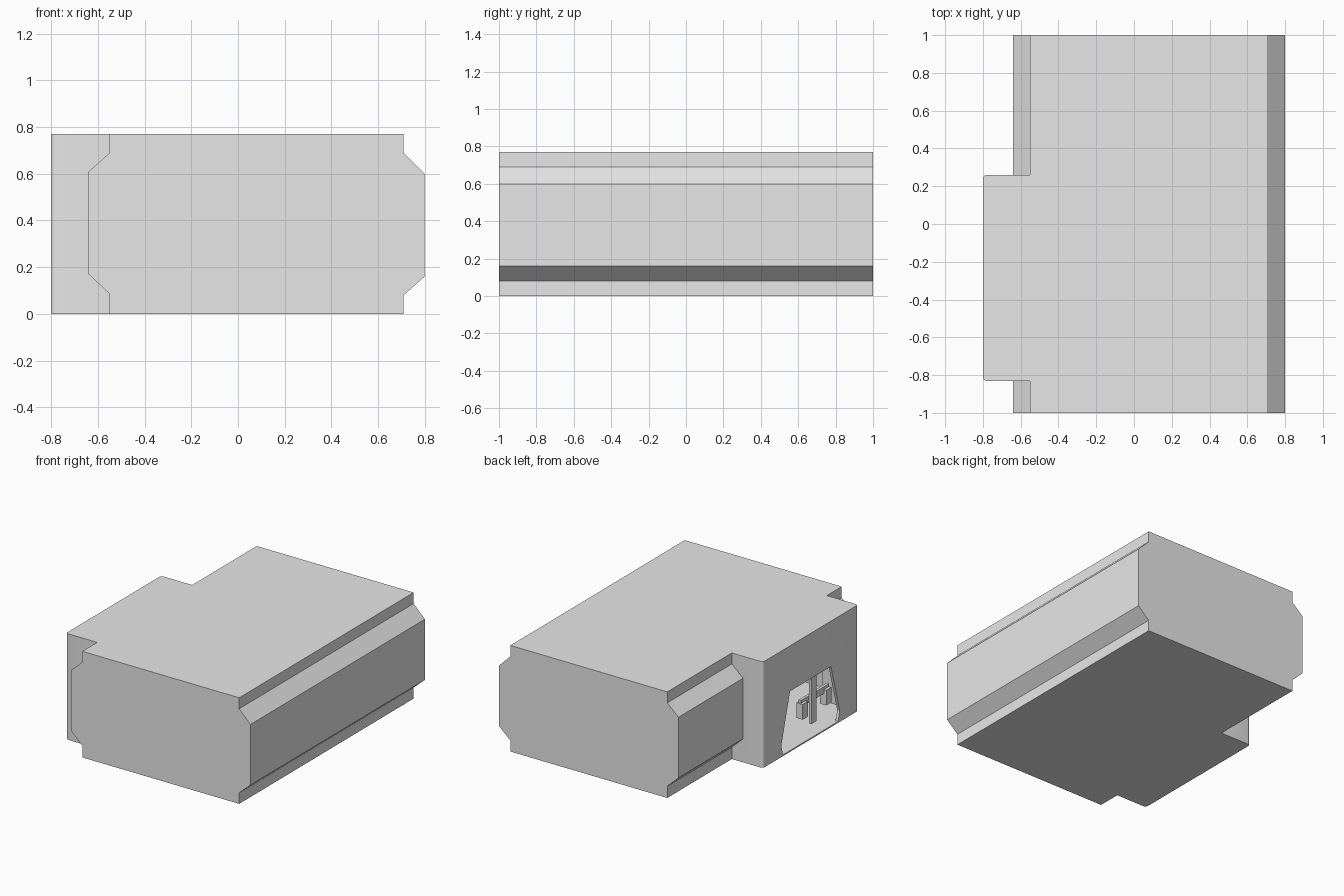
import bpy, bmesh
from mathutils import Vector

cube = bpy.data.objects.get("Cube")
if cube:
    bpy.data.objects.remove(cube, do_unlink=True)

grey = bpy.data.materials.new("light grey")
grey.use_nodes = True
grey.diffuse_color = (0.8, 0.8, 0.8, 1)
grey.node_tree.nodes["Principled BSDF"].inputs["Base Color"].default_value = (0.8, 0.8, 0.8, 1)


def prism(name, outline, to_3d, start, end):
    """Extrude a flat outline from start to end; to_3d places (u, v, depth)."""
    bm = bmesh.new()
    rings = [[bm.verts.new(to_3d(u, v, d)) for u, v in outline] for d in (start, end)]
    bm.faces.new(rings[0])
    bm.faces.new(rings[1])
    n = len(outline)
    for i in range(n):
        j = (i + 1) % n
        bm.faces.new((rings[0][i], rings[0][j], rings[1][j], rings[1][i]))
    bmesh.ops.recalc_face_normals(bm, faces=bm.faces)
    mesh = bpy.data.meshes.new(name)
    bm.to_mesh(mesh)
    bm.free()
    mesh.materials.append(grey)
    obj = bpy.data.objects.new(name, mesh)
    bpy.context.collection.objects.link(obj)
    return obj


def along_y(u, v, d):
    return Vector((u, d, v))


def along_x(u, v, d):
    return Vector((d, u, v))


def box(name, x0, x1, y0, y1, z0, z1):
    return prism(name, [(y0, z0), (y1, z0), (y1, z1), (y0, z1)], along_x, x0, x1)


def combine(target, tool, operation):
    """Apply a boolean and discard the tool object."""
    tool.hide_render = True
    mod = target.modifiers.new(operation, 'BOOLEAN')
    mod.operation = operation
    mod.solver = 'EXACT'
    mod.object = tool
    graph = bpy.context.evaluated_depsgraph_get()
    mesh = bpy.data.meshes.new_from_object(target.evaluated_get(graph))
    target.modifiers.clear()
    target.data = mesh
    bpy.data.objects.remove(tool, do_unlink=True)


H = 0.77

# Long body with stepped, chamfered sides
housing = prism("housing", [
    (-0.55, 0), (0.71, 0), (0.71, 0.08), (0.8, 0.16), (0.8, 0.6), (0.71, 0.69), (0.71, H),
    (-0.55, H), (-0.55, 0.69), (-0.64, 0.61), (-0.64, 0.17), (-0.55, 0.085)], along_y, -1, 1)

# Side block with softened upright corners
block = box("side_block", -0.8, -0.3, -0.83, 0.26, 0, H)
bm = bmesh.new()
bm.from_mesh(block.data)
corners = [e for e in bm.edges if all(v.co.x < -0.7 for v in e.verts)
           and abs(e.verts[0].co.z - e.verts[1].co.z) > 0.5]
bmesh.ops.bevel(bm, geom=corners, offset=0.02, segments=4, profile=0.5, affect='EDGES')
bm.to_mesh(block.data)
bm.free()
combine(housing, block, 'UNION')

# Hollow interior and the mouth in the side block
combine(housing, box("main_cavity", -0.53, 0.69, -0.98, 0.98, 0.01, 0.75), 'DIFFERENCE')
combine(housing, box("block_cavity", -0.78, -0.4, -0.81, 0.24, 0.01, 0.75), 'DIFFERENCE')
mouth = prism("mouth", [(0.03, 0.01), (0.05, 0.08), (-0.05, 0.44),
                        (-0.52, 0.44), (-0.62, 0.08), (-0.6, 0.01)], along_x, -0.9, -0.7)
combine(housing, mouth, 'DIFFERENCE')

# Latch hanging in the mouth
box("latch_strip", -0.79, -0.77, -0.37, -0.31, 0.1, 0.45)
box("latch_bar", -0.77, -0.75, -0.54, -0.22, 0.25, 0.3)
for side, y in (("left", -0.27), ("right", -0.54)):
    box("latch_pad_" + side, -0.79, -0.74, y, y + 0.06, 0.17, 0.28)

# Smooth the softened corners, keep all other edges crisp
bpy.ops.object.select_all(action='DESELECT')
housing.select_set(True)
bpy.context.view_layer.objects.active = housing
bpy.ops.object.shade_smooth_by_angle(angle=0.5)
